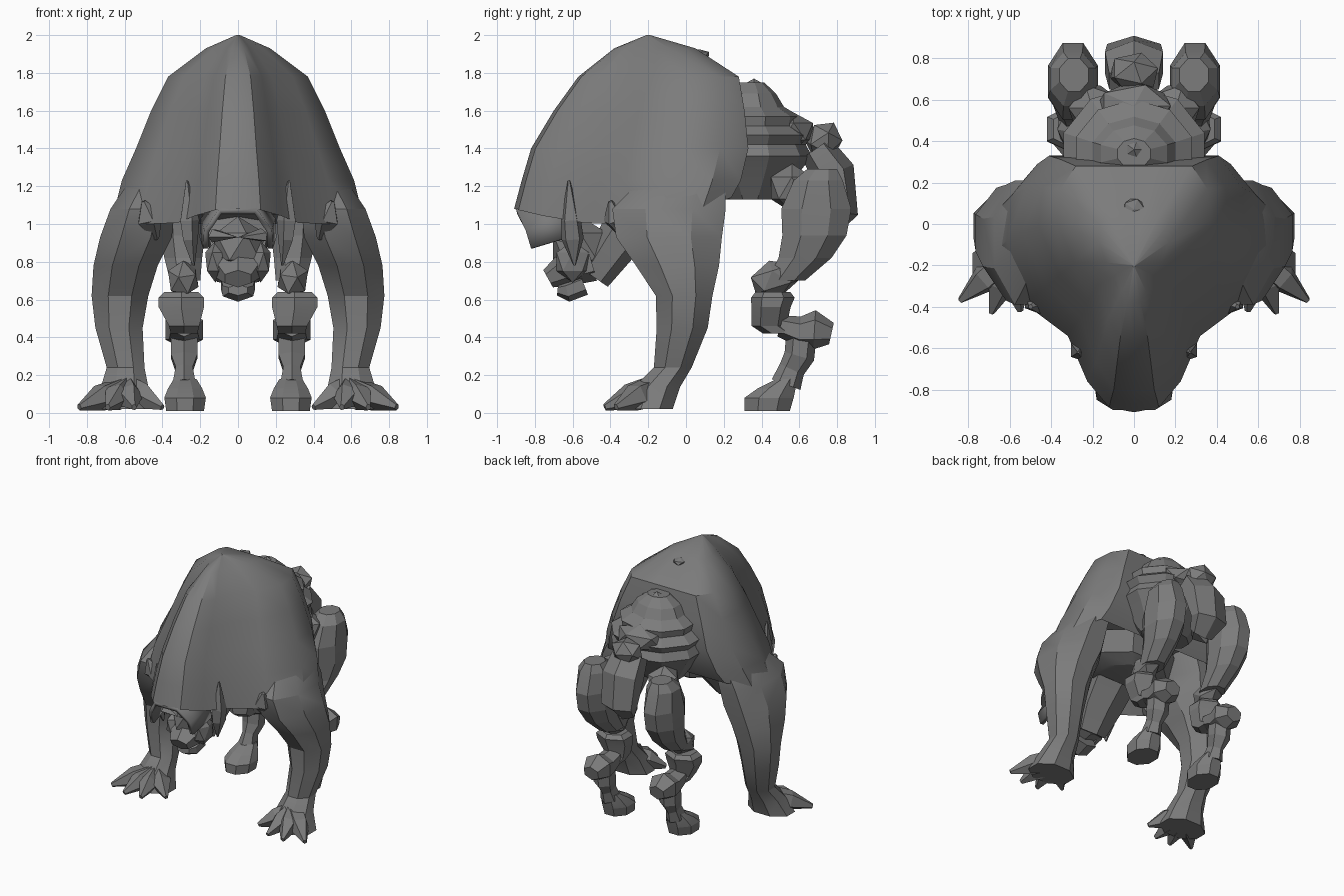
import bpy, bmesh, math
from mathutils import Vector, Matrix

cube = bpy.data.objects.get("Cube")
if cube:
    bpy.data.objects.remove(cube)

hide = bpy.data.materials.new("grey hide")
hide.use_nodes = True
hide.diffuse_color = (0.2, 0.2, 0.2, 1)
hide.node_tree.nodes["Principled BSDF"].inputs["Base Color"].default_value = (0.2, 0.2, 0.2, 1)


def finish(name, bm, mirror=False, angle=25):
    bmesh.ops.recalc_face_normals(bm, faces=bm.faces)
    mesh = bpy.data.meshes.new(name)
    bm.to_mesh(mesh)
    bm.free()
    mesh.materials.append(hide)
    ob = bpy.data.objects.new(name, mesh)
    bpy.context.collection.objects.link(ob)
    bpy.ops.object.select_all(action='DESELECT')
    ob.select_set(True)
    bpy.context.view_layer.objects.active = ob
    bpy.ops.object.shade_smooth_by_angle(angle=math.radians(angle))
    if mirror:
        ob.modifiers.new("Mirror", 'MIRROR').use_mirror_merge = False
    return ob


def skin(bm, rings):
    """Bridge equal rings of points and cap both ends."""
    loops = [[bm.verts.new(p) for p in ring] for ring in rings]
    n = len(loops[0])
    for a, b in zip(loops, loops[1:]):
        for i in range(n):
            j = (i + 1) % n
            bm.faces.new((a[i], a[j], b[j], b[i]))
    bm.faces.new(loops[0])
    bm.faces.new(loops[-1])


def limb(name, path, sides=8, mirror=False, level=False, angle=25):
    """Tube through (x, y, z, half width, half depth); level keeps rings flat."""
    pts = [Vector(p[:3]) for p in path]
    rings = []
    for i, p in enumerate(path):
        t = (pts[min(i + 1, len(pts) - 1)] - pts[max(i - 1, 0)]).normalized()
        if level:
            t = Vector((0, 0, 1))
        side = (Vector((1, 0, 0)) - t * t.x).normalized()
        deep = t.cross(side)
        turn = [(k + 0.5) * math.tau / sides for k in range(sides)]
        grow = 1 / math.cos(math.pi / sides)
        rings.append([pts[i] + (side * math.cos(a) * p[3] + deep * math.sin(a) * p[4]) * grow
                      for a in turn])
    bm = bmesh.new()
    skin(bm, rings)
    return finish(name, bm, mirror, angle)


def lump(name, centre, size, mirror=False, tilt=0):
    bm = bmesh.new()
    bmesh.ops.create_icosphere(bm, subdivisions=1, radius=1, matrix=Matrix.Translation(centre)
                               @ Matrix.Rotation(tilt, 4, 'X') @ Matrix.Diagonal((*size, 1)))
    return finish(name, bm, mirror, 10)


# Humped back: one heart-shaped outline scaled at each height, sagging at the sides of the hem
outline = [(0, 0), (.18, .02), (.34, .13), (.48, .32), (.78, .45), (1, .68), (.96, .87), (.76, 1), (.27, 1)]
outline += [(-u, v) for u, v in reversed(outline[1:])]
levels = [(2, .01, -.21, -.19, 0), (1.93, .17, -.38, .05, 0), (1.78, .37, -.57, .28, 0),
          (1.6, .46, -.7, .31, 0), (1.4, .54, -.82, .33, 0), (1.23, .615, -.87, .29, 0),
          (1.08, .665, -.91, .24, .11), (1.2, .5, -.7, .15, .11)]
bm = bmesh.new()
skin(bm, [[(u * w, f + v * (b - f), z + .06 * v * (sag > 0) - sag * math.sin(math.pi * v))
           for u, v in outline] for z, w, f, b, sag in levels])
finish("humped_back", bm, angle=30)
lump("back_knob", (0, .07, 1.9), (.06, .06, .025))
lump("rump_knob", (0, .36, 1.71), (.07, .07, .06))

# Chest between the shoulders
limb("chest", [(0, -.15, 1.2, .4, .35), (0, -.15, 1.05, .33, .3), (0, -.13, 1, .2, .2)], level=True)

# Front arms
limb("front_arm", [(.4, 0, 1.33, .08, .15), (.45, -.02, 1.22, .13, .23), (.505, -.09, 1.08, .17, .3),
                   (.54, -.09, .93, .19, .28), (.595, -.045, .78, .17, .22), (.625, -.01, .62, .15, .15),
                   (.63, -.02, .45, .125, .135), (.595, -.07, .24, .1, .1), (.6, -.15, .14, .125, .12),
                   (.61, -.19, .02, .17, .12)],
     mirror=True, level=True, angle=30)
for k, (x, y) in enumerate([(.84, -.37), (.69, -.43), (.55, -.42), (.4, -.32)]):
    root = Vector((.6, -.16, .12))
    tip = Vector((x, y, .03))
    mid = root.lerp(tip, .5) + Vector((0, 0, .01))
    limb("front_toe_%d" % (k + 1), [(*root, .06, .07), (*mid, .06, .06), (*tip, .012, .015)],
         sides=5, mirror=True, angle=10)

# Hood over the head
arch = [(.185, -.82, .87), (.18, -.85, .97), (.1, -.9, 1.08)]
arch += [(-x, y, z) for x, y, z in reversed(arch)]
bm = bmesh.new()
front = [bm.verts.new(p) for p in arch]
rear = [bm.verts.new((x * 1.1, -.62, z + .06)) for x, y, z in arch]
for i in range(len(arch) - 1):
    bm.faces.new((front[i], front[i + 1], rear[i + 1], rear[i]))
hood = finish("hood", bm)
hood.modifiers.new("Thickness", 'SOLIDIFY').thickness = .03

# Head
limb("throat", [(0, -.25, 1.05, .17, .13), (0, -.38, .88, .15, .1), (0, -.49, .72, .11, .08)], 6, angle=10)
lump("skull", (0, -.56, .88), (.16, .17, .16))
limb("brow", [(-.13, -.68, .94, .05, .03), (0, -.74, .93, .05, .06), (.13, -.68, .94, .05, .03)], 5, angle=10)
lump("cheek", (.12, -.6, .8), (.06, .1, .11), True)
limb("muzzle", [(0, -.5, .8, .13, .09), (0, -.64, .76, .12, .08), (0, -.73, .71, .07, .045)], 6, angle=10)
limb("chin", [(0, -.54, .68, .09, .05), (0, -.63, .645, .08, .05), (0, -.68, .65, .05, .025)], 6, angle=10)

# Hanging tufts on the shoulders
limb("neck_tuft", [(.27, -.62, 1.23, .005, .005), (.26, -.61, 1.02, .045, .045),
                   (.255, -.6, .92, .035, .05), (.235, -.59, .78, .005, .005)], 5, True, angle=10)
limb("shoulder_tuft", [(.5, -.4, 1.12, .01, .01), (.47, -.38, 1.03, .06, .05),
                       (.43, -.32, .92, .01, .01)], 5, True, angle=10)

# Folded waist
folds = [(1.75, .08, .07), (1.69, .16, .13), (1.62, .2, .17), (1.57, .28, .25), (1.52, .27, .24),
         (1.47, .34, .31), (1.42, .31, .28), (1.36, .34, .31), (1.29, .29, .26), (1.13, .19, .12)]
limb("folded_waist", [(0, .34, z, w, d) for z, w, d in folds], 10, level=True, angle=10)

# Tail stump
lump("tail_root", (0, .57, 1.49), (.2, .12, .1))
lump("tail_knob", (0, .73, 1.44), (.13, .1, .11), tilt=-.5)
lump("hip", (.2, .56, 1.19), (.13, .13, .13), True)
limb("tail_block", [(0, .69, 1.4, .12, .08), (0, .78, 1.27, .14, .1), (0, .83, 1.06, .13, .07),
                    (0, .74, .98, .08, .06)], 6, angle=10)

# Hind legs
limb("thigh", [(.29, .72, 1.29, .07, .08), (.295, .7, 1.23, .11, .13), (.295, .69, 1.08, .12, .185),
               (.295, .68, .94, .12, .17), (.29, .63, .82, .1, .14), (.28, .53, .7, .08, .1)],
     8, True, level=True, angle=10)
lump("knee", (.29, .47, .71), (.09, .14, .1), True, .3)
limb("knee_guard", [(.3, .46, .64, .09, .08), (.3, .46, .61, .12, .1), (.3, .45, .56, .12, .09),
                    (.285, .44, .46, .08, .08), (.285, .5, .42, .07, .08)], 6, True, level=True, angle=10)
limb("hock", [(.285, .5, .46, .07, .05), (.285, .6, .43, .08, .07), (.285, .68, .44, .1, .09),
              (.285, .77, .42, .06, .05)], 6, True, angle=10)
limb("shank", [(.285, .61, .4, .07, .07), (.285, .6, .3, .07, .07), (.285, .56, .23, .045, .06),
               (.285, .53, .15, .06, .07)], 6, True, angle=10)
limb("hind_foot", [(.28, .53, .18, .06, .05), (.28, .48, .13, .09, .1), (.28, .44, .08, .11, .13),
                   (.28, .43, .01, .1, .12)], 8, True, level=True, angle=10)
